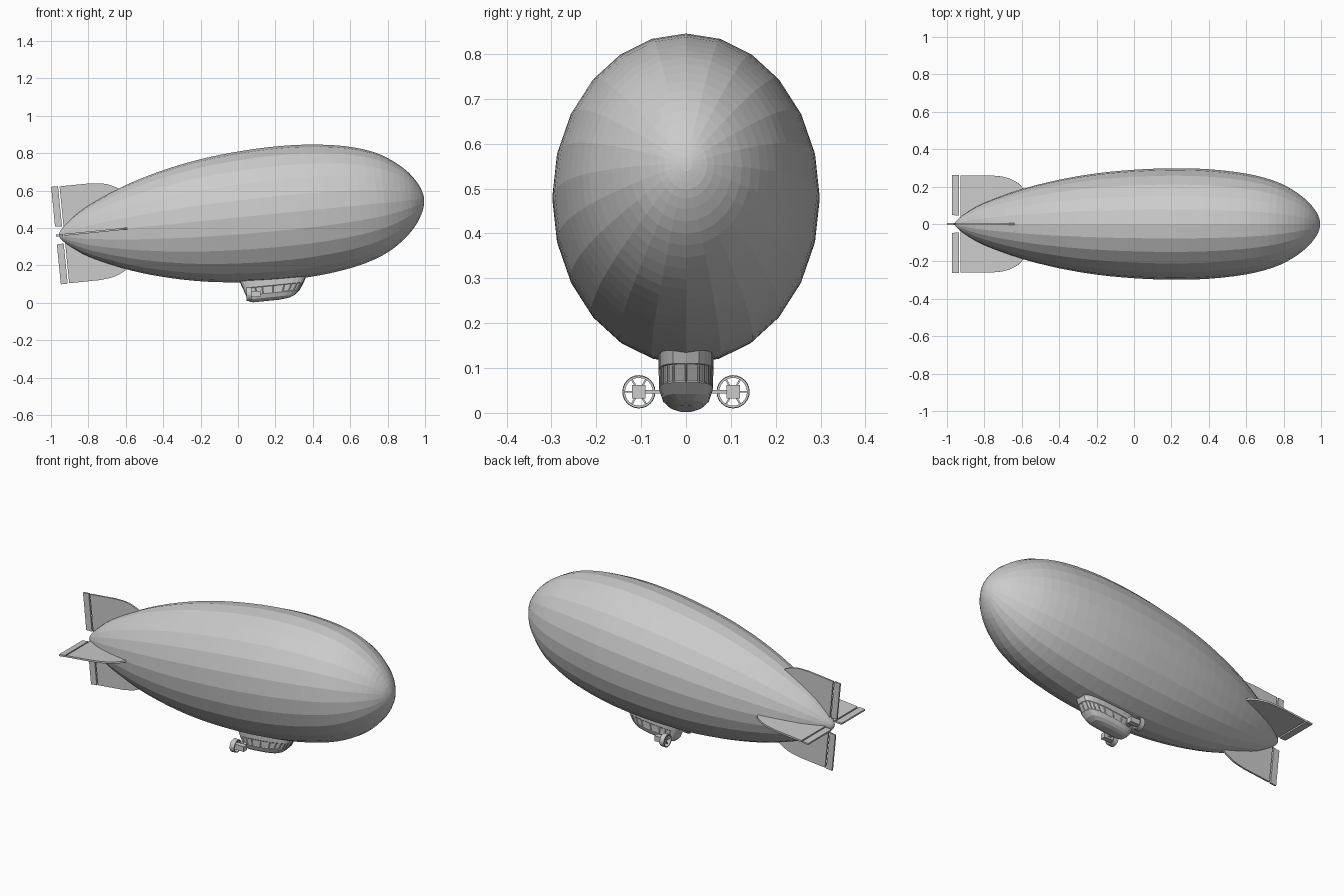
import bpy, bmesh, math
from mathutils import Matrix, Vector

if "Cube" in bpy.data.objects:
    bpy.data.objects.remove(bpy.data.objects["Cube"], do_unlink=True)

grey = bpy.data.materials.new("plain grey")
grey.use_nodes = True
COLOUR = (0.6, 0.6, 0.6, 1)
grey.diffuse_color = COLOUR
grey.node_tree.nodes["Principled BSDF"].inputs["Base Color"].default_value = COLOUR

# Hull axis is pitched nose up
PITCH = Matrix.Translation((0, 0, 0.456)) @ Matrix.Rotation(math.radians(-5.7), 4, "Y")


def finish(bm, name, matrix=Matrix.Identity(4)):
    bm.transform(matrix)
    bmesh.ops.recalc_face_normals(bm, faces=bm.faces)
    mesh = bpy.data.meshes.new(name)
    bm.to_mesh(mesh)
    bm.free()
    mesh.materials.append(grey)
    obj = bpy.data.objects.new(name, mesh)
    bpy.context.collection.objects.link(obj)
    return obj


def loft(bm, rings, closed=False):
    loops = [[bm.verts.new(p) for p in ring] for ring in rings]
    n = len(loops[0])
    pairs = list(zip(loops, loops[1:]))
    if closed:
        pairs.append((loops[-1], loops[0]))
    for a, b in pairs:
        for i in range(n):
            j = (i + 1) % n
            bm.faces.new((a[i], a[j], b[j], b[i]))
    if not closed:
        bm.faces.new(loops[0])
        bm.faces.new(loops[-1])


def spline(points, steps):
    """Catmull-Rom curve through the points."""
    pts = [Vector(p) for p in points]
    pts = [2 * pts[0] - pts[1]] + pts + [2 * pts[-1] - pts[-2]]
    out = []
    for a, b, c, d in zip(pts, pts[1:], pts[2:], pts[3:]):
        for k in range(steps):
            t = k / steps
            out.append(0.5 * (2 * b + (c - a) * t + (2 * a - 5 * b + 4 * c - d) * t ** 2
                              + (3 * b - a - 3 * c + d) * t ** 3))
    return out + [pts[-2]]


def box(name, centre, size):
    bm = bmesh.new()
    bmesh.ops.create_cube(bm, size=1)
    return finish(bm, name, Matrix.Translation(centre) @ Matrix.Diagonal((*size, 1)))


# Envelope: 24-sided oval hull
profile = [(-0.963, 0.002), (-0.95, 0.022), (-0.9, 0.06), (-0.8, 0.115), (-0.6, 0.187),
           (-0.4, 0.237), (-0.2, 0.271), (0, 0.29), (0.2, 0.298), (0.4, 0.293),
           (0.6, 0.27), (0.75, 0.232), (0.85, 0.184), (0.93, 0.125), (0.98, 0.063),
           (0.997, 0.022), (1.0, 0.002)]
bm = bmesh.new()
angles = [math.tau * i / 24 for i in range(24)]
loft(bm, [[(p.x, p.y * math.sin(a), 1.2 * p.y * math.cos(a)) for a in angles]
          for p in spline(profile, 3)])
finish(bm, "envelope", PITCH)


# Tail fins and control surfaces
def plate(name, outline, thickness, matrix):
    bm = bmesh.new()
    loft(bm, [[(x, y, z) for x, z in outline] for y in (-thickness / 2, thickness / 2)])
    finish(bm, name, matrix)


curve = [(p.x, p.y) for p in spline([(-0.77, 0.26), (-0.7, 0.252), (-0.65, 0.234),
                                    (-0.61, 0.207), (-0.57, 0.15)], 3)]
fin = [(-0.933, 0.03), (-0.933, 0.26)] + curve + [(-0.57, 0.03)]
flap = [(-0.978, 0.048), (-0.978, 0.262), (-0.941, 0.262), (-0.941, 0.045)]
for k, side in enumerate(("top", "right", "bottom", "left")):
    turn = PITCH @ Matrix.Rotation(k * math.pi / 2, 4, "X")
    plate(side + "_fin", fin, 0.01, turn)
    plate(side + "_control_surface", flap, 0.01, turn)


# Gondola: rounded plan stacked in levels, following the hull pitch
def power(v, e):
    return math.copysign(abs(v) ** e, v)


levels = [(0.004, 0.08, 0.22, 0.02), (0.01, 0.062, 0.275, 0.038), (0.022, 0.05, 0.305, 0.052),
          (0.045, 0.042, 0.33, 0.06), (0.085, 0.025, 0.353, 0.061), (0.14, 0.0, 0.375, 0.061)]
bm = bmesh.new()
rings = []
for z, back, front, width in levels:
    ring = []
    for a in angles:
        x = (back + front) / 2 + (front - back) / 2 * power(math.cos(a), 0.75)
        ring.append((x, width * power(math.sin(a), 0.55), z + 0.1 * (x - 0.1)))
    rings.append(ring)
loft(bm, rings)
bmesh.ops.recalc_face_normals(bm, faces=bm.faces)
# Recessed window panes around the upper wall
panes = []
for f in bm.faces:
    c = f.calc_center_median()
    if 0.05 < c.z - 0.1 * (c.x - 0.1) < 0.08 and c.x > 0.06:
        panes.append(f)
bmesh.ops.inset_individual(bm, faces=panes, thickness=0.004, depth=-0.002)
gondola = finish(bm, "gondola")

# Ducted engines on both sides
for side, sign in (("left", 1), ("right", -1)):
    y, z = sign * 0.105, 0.047
    bm = bmesh.new()
    section = [(0.045, 0.037), (0.073, 0.036), (0.073, 0.031), (0.045, 0.031)]
    loft(bm, [[(x, r * math.cos(a), r * math.sin(a)) for x, r in section] for a in angles],
         closed=True)
    finish(bm, side + "_propeller_duct", Matrix.Translation((0, y, z)))
    box(side + "_engine", (0.09, y, z), (0.062, 0.03, 0.03))
    box(side + "_engine_strut", (0.088, sign * 0.075, z), (0.02, 0.05, 0.007))
    for k in range(3):
        bm = bmesh.new()
        bmesh.ops.create_cube(bm, size=1)
        finish(bm, f"{side}_duct_spoke_{k + 1}", Matrix.Translation((0.058, y, z))
               @ Matrix.Rotation(k * math.pi / 3, 4, "X")
               @ Matrix.Diagonal((0.006, 0.066, 0.004, 1)))
